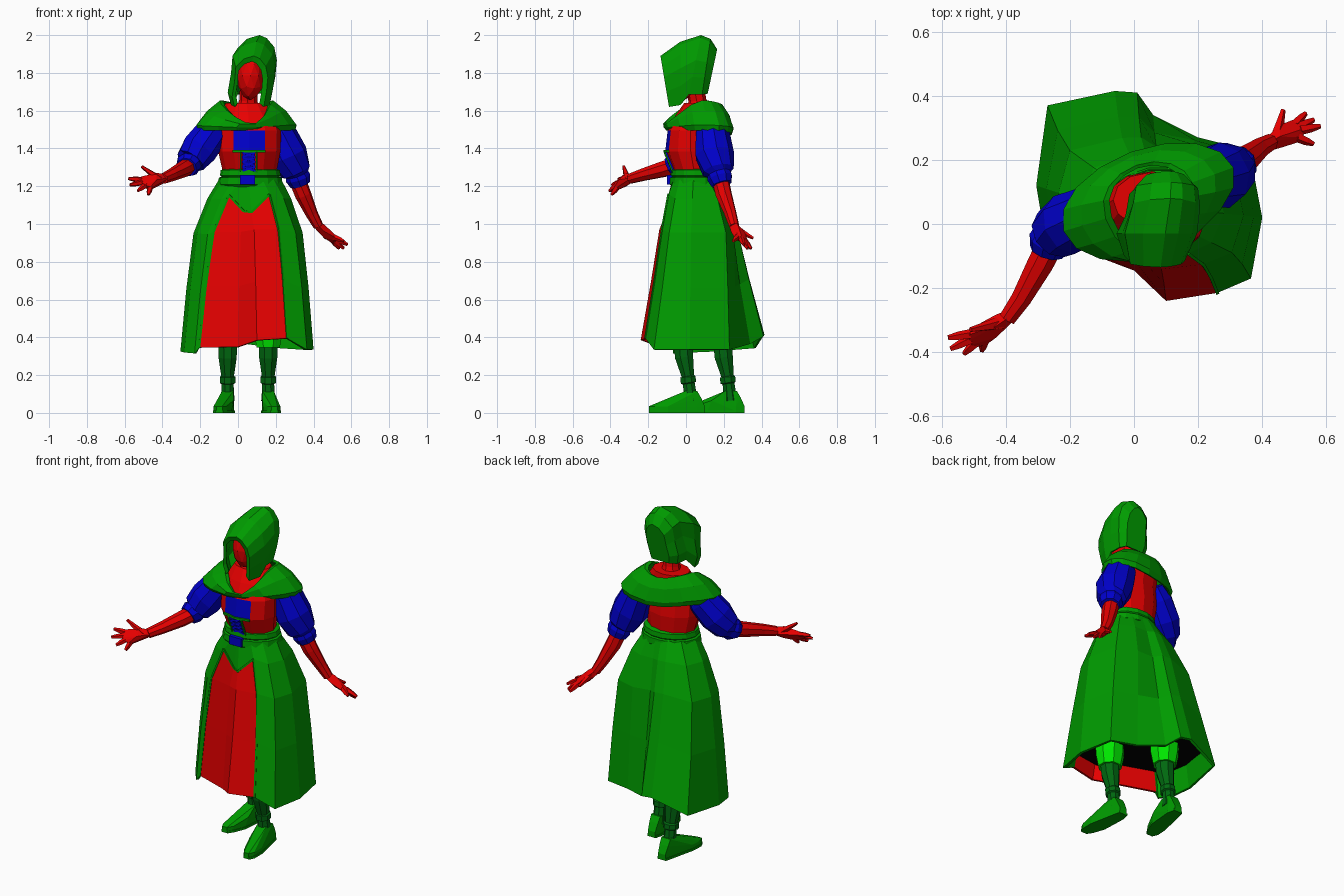
import bpy, bmesh, math
from mathutils import Vector, Matrix

if "Cube" in bpy.data.objects:
    bpy.data.objects.remove(bpy.data.objects["Cube"])

def material(name, rgb):
    m = bpy.data.materials.new(name)
    m.diffuse_color = (*rgb, 1)
    m.use_nodes = True
    m.node_tree.nodes["Principled BSDF"].inputs["Base Color"].default_value = m.diffuse_color
    return m

RED = material("red", (0.8, 0, 0))
GREEN = material("green", (0, 0.33, 0))
BLUE = material("blue", (0, 0, 0.6))
BRIGHT = material("bright green", (0, 0.8, 0))
DARK = material("dark green", (0, 0.14, 0.005))
BLACK = material("black", (0, 0, 0))

def finish(name, bm, mats, shell=0):
    bmesh.ops.recalc_face_normals(bm, faces=bm.faces)
    me = bpy.data.meshes.new(name)
    bm.to_mesh(me)
    bm.free()
    for m in mats:
        me.materials.append(m)
    ob = bpy.data.objects.new(name, me)
    bpy.context.collection.objects.link(ob)
    if shell:
        s = ob.modifiers.new("thickness", 'SOLIDIFY')
        s.thickness, s.offset = shell, -1
    return ob

def loft(name, rings, mats, rule=None, closed=True, caps=(True, True), shell=0):
    """Skin a list of point rings; rule(row, column) gives the material index."""
    bm = bmesh.new()
    rows = [[bm.verts.new(p) for p in r] for r in rings]
    n = len(rings[0])
    for i in range(len(rows) - 1):
        for j in range(n if closed else n - 1):
            k = (j + 1) % n
            f = bm.faces.new((rows[i][j], rows[i][k], rows[i + 1][k], rows[i + 1][j]))
            f.material_index = rule(i, j) if rule else 0
    if caps[0]:
        bm.faces.new(rows[0])
    if caps[1]:
        bm.faces.new(rows[-1])
    return finish(name, bm, mats, shell)

def tube(name, path, mat, sides=8):
    """Path of (x, y, z, radius)."""
    pts = [Vector(p[:3]) for p in path]
    rings = []
    for i, p in enumerate(pts):
        d = pts[min(i + 1, len(pts) - 1)] - pts[max(i - 1, 0)]
        q = d.to_track_quat('Z', 'Y')
        rings.append([p + q @ Vector((math.cos(a), math.sin(a), 0)) * path[i][3]
                      for a in (2 * math.pi * (j + .5) / sides for j in range(sides))])
    return loft(name, rings, [mat])

def ellipse(cx, cy, z, rx, ry, n=16, turn=0):
    t = math.radians(turn)
    out = []
    for j in range(n):
        a = 2 * math.pi * j / n - math.pi / 2
        x, y = rx * math.cos(a), ry * math.sin(a)
        out.append((cx + x * math.cos(t) - y * math.sin(t), cy + x * math.sin(t) + y * math.cos(t), z))
    return out

def hull(name, pts, mat):
    bm = bmesh.new()
    for p in pts:
        bm.verts.new(p)
    bmesh.ops.convex_hull(bm, input=bm.verts)
    bmesh.ops.delete(bm, geom=[v for v in bm.verts if not v.link_faces], context='VERTS')
    return finish(name, bm, [mat])

# Skirt: hem x, y, z and the waist angle of each column; red apron panel in front
HEM = [(.10, -.24, .39, 267), (.26, -.215, .40, 292), (.365, -.17, .34, 318), (.40, .02, .34, 355),
       (.36, .23, .34, 35), (.20, .27, .35, 60), (.06, .34, .37, 82), (.01, .41, .41, 96),
       (-.06, .415, .42, 110), (-.27, .37, .35, 140), (-.305, .12, .33, 180), (-.285, .0, .325, 210),
       (-.23, -.07, .32, 238), (-.205, -.068, .35, 256), (.0, -.145, .355, 263)]
FX, FY, FZ = (0, .32, .67, .85, 1), (0, .2, .42, .68, 1), (0, .12, .32, .64, 1)
FULL = (3, 4, 5, 10, 11, 12, 13)          # columns that swell out at the hip in depth too
rings = []
for i in range(5):
    ring = []
    for j, (hx, hy, hz, ang) in enumerate(HEM):
        a = math.radians(ang)
        wx, wy, wz = .065 + .16 * math.cos(a), .05 + .12 * math.sin(a), 1.25
        z = wz + (hz - wz) * FZ[i]
        if i == 1:                        # pointed waist yoke
            z += {0: -.08, 14: -.07, 1: .015, 13: .015}.get(j, 0)
        fy = FX[i] if j in FULL else FY[i]
        swell = (0, .012, .018, .008, 0)[i] if j in (4, 5) else 0
        ring.append((wx + (hx - wx) * FX[i], wy + (hy - wy) * fy + swell, z))
    rings.append(ring)
loft("skirt", rings, [GREEN, RED], lambda i, j: int(i > 0 and j in (0, 13, 14)),
     caps=(False, False), shell=.015)
# raised hems where the overskirt opens
for name, j in (("left_skirt_edge", 13), ("right_skirt_edge", 1)):
    tube(name, [(*rings[i][j], .007) for i in range(1, 5)], GREEN, 4)
tube("yoke_trim", [(*rings[1][j], .008) for j in (13, 14, 0, 1)], GREEN, 4)
# dark lining closing the skirt from below
bm = bmesh.new()
bm.faces.new([bm.verts.new((.05 + (x - .05) * .93, .06 + (y - .06) * .88, .47)) for x, y, z, a in HEM])
finish("skirt_lining", bm, [BLACK])

# Sash of two rolls around the waist
loft("sash", [ellipse(.065, .045, z, rx, rx * .78, 14, 10) for z, rx in
              ((1.20, .155), (1.215, .172), (1.25, .168), (1.255, .155), (1.262, .162), (1.29, .158), (1.30, .13))], [GREEN])

# Bodice and chest, blue panel at the front
loft("bodice", [ellipse(.062, .045, 1.27, .14, .105, 12), ellipse(.06, .025, 1.39, .165, .135, 12),
                ellipse(.06, .025, 1.50, .168, .122, 12), ellipse(.055, .055, 1.58, .15, .11, 12),
                ellipse(.045, .075, 1.645, .11, .085, 12)],
     [RED, BLUE], lambda i, j: int(i == 1 and j in (0, 11)))
tube("bodice_trim", [(-.028, -.096, 1.39, .008), (.06, -.113, 1.39, .008), (.145, -.096, 1.39, .008)], GREEN, 4)

# Lacing: strip, side cords and zigzag
def front(x, z):
    return (x, -.066 - (z - 1.27) * .41, z)
hull("lacing_strip", [front(x, z) for x in (.025, .09) for z in (1.27, 1.385)] +
     [(x, .0, z) for x in (.025, .09) for z in (1.27, 1.385)], BLUE)
for name, x in (("left_cord", .015), ("right_cord", .1)):
    tube(name, [(*front(x, 1.27), .006), (*front(x, 1.385), .006)], GREEN, 4)
for k in range(4):
    z = 1.285 + k * .025
    for s in (-1, 1):
        tube("lace", [(*front(.057 - s * .035, z), .006), (*front(.057 + s * .035, z + .022), .006)], BLUE, 4)
hull("buckle", [(x, y, z) for x in (.01, .09) for y in (-.1, -.06) for z in (1.215, 1.265)], BLUE)

# Shoulder cape with a V neckline, turned with the shoulders
def cape_ring(rx, ry, z, dip, push):
    ring = []
    for x, y, _ in ellipse(.045, .08, 0, rx, ry, 16, 20):
        f = (.08 - y) / math.hypot(x - .06, y - .08)
        back = max(0, -f) ** 2
        f = max(0, f) ** 1.5
        ring.append((x + (.015 * f if dip > .1 else 0), y - push * f, z - dip * f - .025 * back))
    return ring
loft("shoulder_cape", [cape_ring(.125, .10, 1.655, .13, .075), cape_ring(.145, .11, 1.66, .125, .08),
                       cape_ring(.22, .14, 1.605, .075, .055), cape_ring(.282, .155, 1.53, .015, .03),
                       cape_ring(.272, .145, 1.50, -.0, .025)],
     [GREEN], caps=(False, False), shell=.012)

# Neck and head
tube("neck", [(.05, .07, 1.58, .07), (.055, .06, 1.66, .048), (.06, .04, 1.78, .048)], RED)
bm = bmesh.new()
bmesh.ops.create_icosphere(bm, subdivisions=2, radius=1,
                           matrix=Matrix.Translation((.066, -.015, 1.79)) @ Matrix.Diagonal((.072, .085, .13, 1)))
finish("head", bm, [RED])

# Hood: arches from front to back (y top, y bottom, centre, half width, top, bottom)
arches = [(-.122, -.085, .064, .066, 1.865, 1.645), (-.135, -.09, .07, .088, 1.895, 1.625),
          (-.03, -.03, .08, .117, 1.97, 1.635), (.08, .015, .098, .108, 2.005, 1.69),
          (.13, .085, .10, .10, 1.985, 1.69), (.165, .115, .10, .065, 1.93, 1.695)]
shape = ((-1, 0), (-1.15, .2), (-1, .5), (-.93, .78), (-.45, .94), (.15, 1), (.5, .95), (.87, .8), (1, .58), (.92, .3), (.75, 0))
loft("hood", [[(c + w * u, yb + (yt - yb) * v, b + (t - b) * v) for u, v in shape]
              for yt, yb, c, w, t, b in arches],
     [GREEN], closed=False, caps=(False, True), shell=.012)

# Arms: puffed sleeve, forearm, palm, fingers
def arm(side, sleeve, fore, knuckle, tips, spread):
    tube(side + "_sleeve", sleeve, BLUE, 9)
    tube(side + "_forearm", fore, RED)
    wrist, mid = Vector(fore[-1][:3]), Vector(knuckle)
    bases = [mid + (Vector(t) - mid) * spread for t in tips]
    pts = []
    for p, r in [(wrist, .026), (wrist.lerp(mid, .6), .036)] + [(b, .017) for b in bases[:-1]]:
        pts += [p + Vector(o) * r for o in ((1, 0, 0), (-1, 0, 0), (0, 1, 0), (0, -1, 0), (0, 0, 1), (0, 0, -1))]
    hull(side + "_palm", pts, RED)
    bases[-1] = wrist.lerp(mid, .35)
    for i, (b, t) in enumerate(zip(bases, tips)):
        t = Vector(t)
        r = .022 if i == 4 else .016
        tube(side + "_finger", [(*b, r), (*b.lerp(t, .55), .014), (*t, .008)], RED, 5)

arm("right",
    [(.18, .13, 1.55, .06), (.215, .14, 1.49, .09), (.265, .15, 1.37, .105), (.305, .17, 1.285, .085),
     (.312, .175, 1.27, .064), (.318, .18, 1.25, .068), (.33, .19, 1.215, .055)],
    [(.31, .18, 1.25, .045), (.345, .20, 1.16, .044), (.39, .235, 1.06, .033), (.425, .255, .995, .027)],
    (.475, .285, .95),
    [(.535, .345, .875), (.56, .325, .875), (.58, .305, .895), (.56, .25, .915), (.465, .355, .93)], .4)
arm("left",
    [(-.09, .05, 1.55, .06), (-.135, .03, 1.49, .09), (-.205, .0, 1.40, .098), (-.25, -.03, 1.34, .082),
     (-.255, -.04, 1.33, .064), (-.262, -.055, 1.32, .068), (-.272, -.085, 1.305, .055)],
    [(-.25, -.04, 1.32, .045), (-.29, -.12, 1.295, .044), (-.35, -.23, 1.265, .034), (-.395, -.295, 1.245, .028)],
    (-.455, -.335, 1.235),
    [(-.58, -.355, 1.245), (-.572, -.39, 1.212), (-.53, -.405, 1.18), (-.475, -.395, 1.16), (-.51, -.33, 1.31)], .45)

# Legs: stocking top, boot shaft and shoe
for side, x, y, toe in (("right", .16, .025, .03), ("left", -.055, .235, -.04)):
    lean = -.04
    tube(side + "_stocking", [(x, y + lean, .60, .085), (x, y + lean, .42, .08), (x, y + lean, .35, .066)], BRIGHT)
    tube(side + "_boot", [(x, y + lean + dy, z, r) for z, r, dy in
         ((.37, .054, 0), (.30, .052, .005), (.20, .036, .025), (.195, .044, .025), (.165, .044, .028),
          (.16, .034, .03), (.12, .036, .035), (.07, .04, .04))], DARK)
    for part, z0, z1, grow in (("sole", 0.005, .018, .004), ("shoe", .015, .04, 0)):
        pts = []
        for z in (z0, z1):
            for dx, dy, w in ((0, .075, .024), (0, .03, .034), (toe * .6, -.12, .046), (toe, -.19, .034), (toe * 1.1, -.222, .016)):
                pts += [(x + dx + s * (w + grow), y + dy, z) for s in (-1, 1)]
        if part == "shoe":
            pts += [(x + s * w, y + dy, z) for s in (-1, 1) for w, dy, z in ((.028, .055, .085), (.03, .035, .12), (.03, -.03, .12), (.03, -.1, .07))]
        hull(side + "_" + part, pts, GREEN)

# Rest the figure on the ground
for ob in bpy.context.collection.objects:
    ob.location.z -= .005
